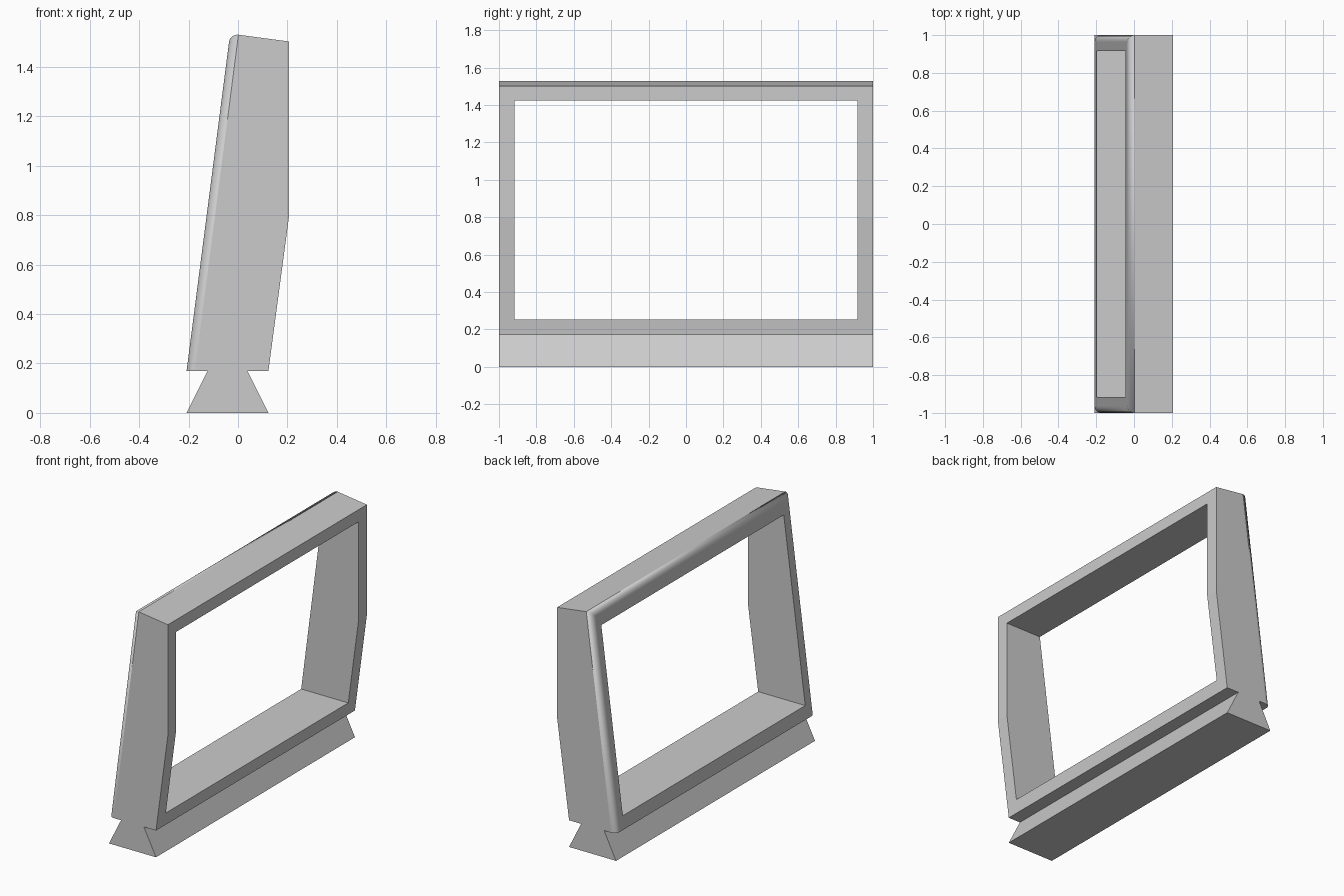
import bpy, bmesh
from mathutils import Matrix, Vector

default = bpy.data.objects.get("Cube")
if default:
    bpy.data.objects.remove(default, do_unlink=True)

HALF_WIDTH = 1.0
ROUNDING = 0.034

# Single plain grey
grey = bpy.data.materials.new("plain_grey")
grey.use_nodes = True
colour = (0.6, 0.6, 0.6, 1)
grey.diffuse_color = colour
grey.node_tree.nodes["Principled BSDF"].inputs["Base Color"].default_value = colour


def add_object(name, bm):
    bmesh.ops.recalc_face_normals(bm, faces=bm.faces)
    mesh = bpy.data.meshes.new(name)
    bm.to_mesh(mesh)
    bm.free()
    mesh.materials.append(grey)
    obj = bpy.data.objects.new(name, mesh)
    bpy.context.collection.objects.link(obj)
    return obj


# Side profile: dovetail foot below a leaning casing
profile = [
    (-0.208, 0), (0.123, 0), (0.038, 0.17), (0.123, 0.17),
    (0.207, 0.8), (0.207, 1.502), (-0.032, 1.534),
    (-0.208, 0.17), (-0.123, 0.17),
]
lean_low, lean_top = profile[7], profile[6]

bm = bmesh.new()
end = bm.faces.new([bm.verts.new((x, -HALF_WIDTH, z)) for x, z in profile])
swept = bmesh.ops.extrude_face_region(bm, geom=[end], use_keep_orig=True)
bmesh.ops.translate(bm, vec=(0, 2 * HALF_WIDTH, 0),
                    verts=[v for v in swept["geom"] if isinstance(v, bmesh.types.BMVert)])
bmesh.ops.recalc_face_normals(bm, faces=bm.faces)


# Round the top and side edges of the leaning face
def at(vert, point):
    return (Vector((vert.co.x, vert.co.z)) - Vector(point)).length < 1e-4


def is_rounded(edge):
    a, b = edge.verts
    return ((at(a, lean_top) and (at(b, lean_top) or at(b, lean_low)))
            or (at(a, lean_low) and at(b, lean_top)))


rounded = bmesh.ops.bevel(bm, geom=[e for e in bm.edges if is_rounded(e)],
                          offset=ROUNDING, segments=8, profile=0.5, affect='EDGES')
for face in rounded["faces"]:
    face.smooth = True
frame = add_object("frame_with_dovetail_foot", bm)

# Rectangular opening cut straight through
bm = bmesh.new()
bmesh.ops.create_cube(bm, size=1, matrix=Matrix.Translation((0, 0, 0.839))
                      @ Matrix.Diagonal((1, 1.834, 1.172, 1)))
cutter = add_object("opening_cutter", bm)
cutter.hide_render = True

cut = frame.modifiers.new("opening", 'BOOLEAN')
cut.operation = 'DIFFERENCE'
cut.solver = 'EXACT'
cut.object = cutter
bpy.context.view_layer.objects.active = frame
frame.select_set(True)
bpy.ops.object.modifier_apply(modifier=cut.name)
bpy.data.objects.remove(cutter, do_unlink=True)
